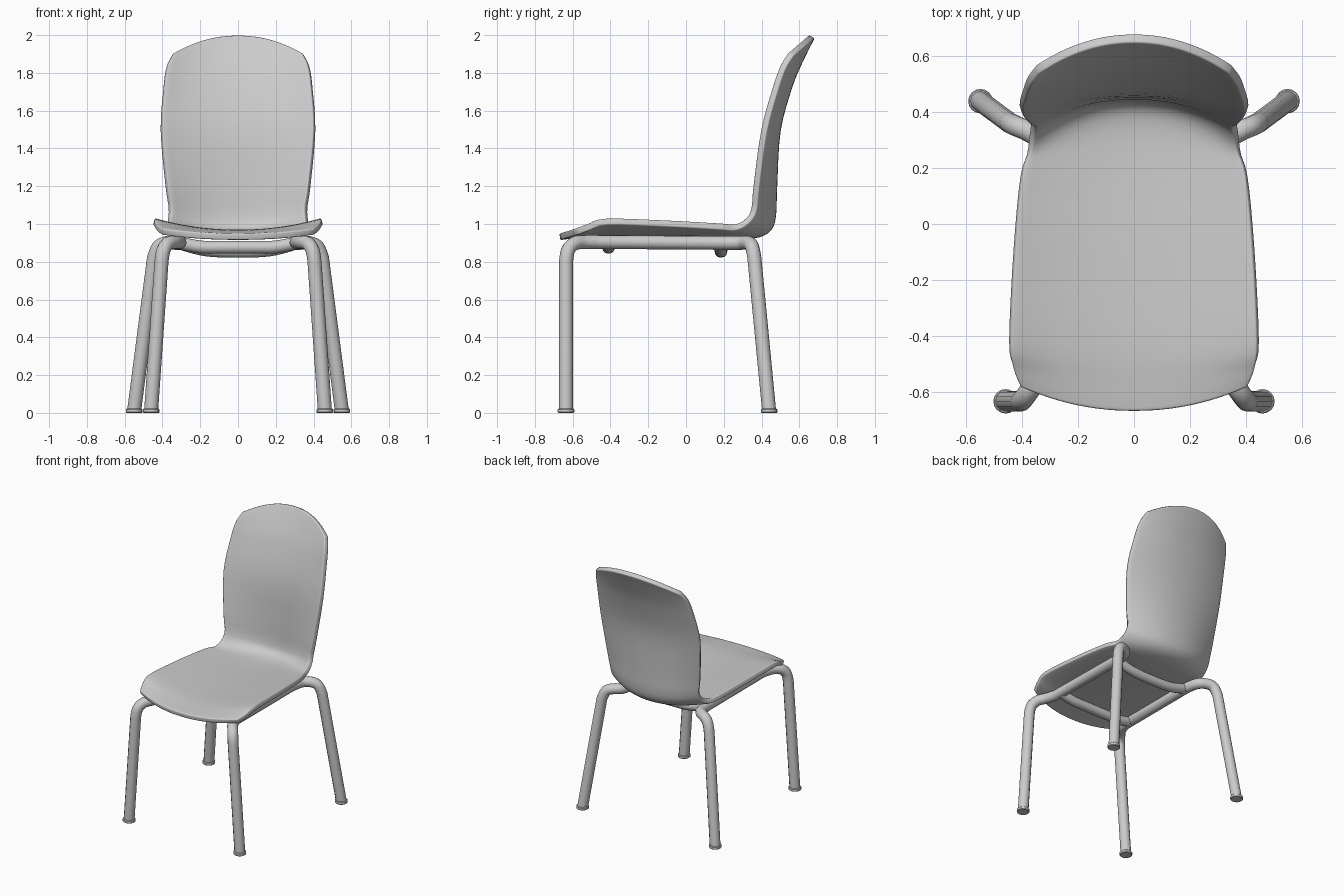
import bpy, bmesh
from mathutils import Vector

if "Cube" in bpy.data.objects:
    bpy.data.objects.remove(bpy.data.objects["Cube"])


def catmull(pts, steps):
    """Smooth path through points of any dimension."""
    p = [pts[0]] + list(pts) + [pts[-1]]
    out = []
    for i in range(1, len(p) - 2):
        for s in range(steps):
            t = s / steps
            out.append(tuple(
                0.5 * (2 * b + (c - a) * t + (2 * a - 5 * b + 4 * c - d) * t ** 2
                       + (3 * b - a - 3 * c + d) * t ** 3)
                for a, b, c, d in zip(p[i - 1], p[i], p[i + 1], p[i + 2])))
    out.append(tuple(pts[-1]))
    return out


def smooth(ob, angle=0.7):
    bpy.ops.object.select_all(action='DESELECT')
    ob.select_set(True)
    bpy.context.view_layer.objects.active = ob
    bpy.ops.object.shade_smooth_by_angle(angle=angle)


def tube(name, pts, radius):
    cu = bpy.data.curves.new(name, 'CURVE')
    cu.dimensions = '3D'
    cu.bevel_depth = radius
    cu.bevel_resolution = 4
    cu.use_fill_caps = True
    sp = cu.splines.new('POLY')
    sp.points.add(len(pts) - 1)
    for q, co in zip(sp.points, pts):
        q.co = (*co, 1)
    ob = bpy.data.objects.new(name, cu)
    bpy.context.collection.objects.link(ob)
    bpy.ops.object.select_all(action='DESELECT')
    ob.select_set(True)
    bpy.context.view_layer.objects.active = ob
    bpy.ops.object.convert(target='MESH')
    ob = bpy.context.object
    ob.name = name
    smooth(ob)
    return ob


# Seat and back shell: centre y, z / edge y, z / half width per row
rows = [
    (-0.67, 0.95, -0.585, 0.975, 0.405),
    (-0.58, 0.96, -0.52, 1.00, 0.43),
    (-0.43, 0.97, -0.42, 1.03, 0.44),
    (-0.10, 0.965, -0.10, 1.02, 0.425),
    (0.20, 0.955, 0.17, 1.005, 0.40),
    (0.35, 0.958, 0.26, 1.00, 0.37),
    (0.42, 0.985, 0.32, 1.035, 0.355),
    (0.442, 1.05, 0.345, 1.09, 0.352),
    (0.448, 1.20, 0.355, 1.20, 0.37),
    (0.467, 1.50, 0.397, 1.50, 0.40),
    (0.535, 1.75, 0.46, 1.73, 0.385),
    (0.60, 1.90, 0.50, 1.84, 0.368),
    (0.65, 2.00, 0.54, 1.905, 0.34),
]
N = 24
bm = bmesh.new()
grid = []
for yc, zc, ye, ze, w in catmull(rows, 4):
    line = []
    for i in range(N + 1):
        u = 2 * i / N - 1
        k = abs(u) ** 2.1
        line.append(bm.verts.new((w * u, yc + (ye - yc) * k, zc + (ze - zc) * k)))
    grid.append(line)
for a, b in zip(grid, grid[1:]):
    for i in range(N):
        bm.faces.new((a[i], a[i + 1], b[i + 1], b[i]))
me = bpy.data.meshes.new("seat_shell")
bm.to_mesh(me)
bm.free()
shell = bpy.data.objects.new("seat_shell", me)
bpy.context.collection.objects.link(shell)
sol = shell.modifiers.new("thickness", 'SOLIDIFY')
sol.thickness = 0.035
sol.offset = -1
bev = shell.modifiers.new("rounded_rim", 'BEVEL')
bev.width = 0.011
bev.segments = 3
bev.limit_method = 'ANGLE'
bev.angle_limit = 1.0
smooth(shell, 0.8)

# Side frames: front leg, rail and rear leg in one bent tube, with feet
frame = [(0.46, -0.635, 0.01), (0.405, -0.635, 0.80), (0.395, -0.625, 0.86),
         (0.37, -0.59, 0.897), (0.335, -0.54, 0.905), (0.31, -0.46, 0.905),
         (0.305, 0.20, 0.90), (0.325, 0.29, 0.90), (0.375, 0.33, 0.90),
         (0.42, 0.35, 0.88), (0.445, 0.362, 0.82), (0.55, 0.44, 0.01)]
for side, s in (("right", 1), ("left", -1)):
    # straight ends, smoothed bends in between
    inner = catmull(frame[1:5 + 1], 3) + catmull(frame[6:11], 3)
    path = [frame[0]] + inner + [frame[-1]]
    tube(side + "_leg_frame", [(s * x, y, z) for x, y, z in path], 0.037)
    for end, (x, y, _) in (("front", frame[0]), ("rear", frame[-1])):
        bpy.ops.mesh.primitive_cylinder_add(vertices=16, radius=0.044, depth=0.022,
                                            location=(s * x, y, 0.011))
        foot = bpy.context.object
        foot.name = f"{side}_{end}_foot"
        b = foot.modifiers.new("soft_edge", 'BEVEL')
        b.width = 0.004
        b.limit_method = 'ANGLE'
        smooth(foot)

# Sagging cross bars under the seat
for name, y, sag in (("front_cross_bar", -0.41, 0.877), ("rear_cross_bar", 0.185, 0.857)):
    pts = [(-0.31, y, 0.90), (-0.2, y, 0.45 + sag / 2 - 0.01), (-0.09, y, sag), (0.09, y, sag),
           (0.2, y, 0.45 + sag / 2 - 0.01), (0.31, y, 0.90)]
    tube(name, catmull(pts, 4), 0.034)
